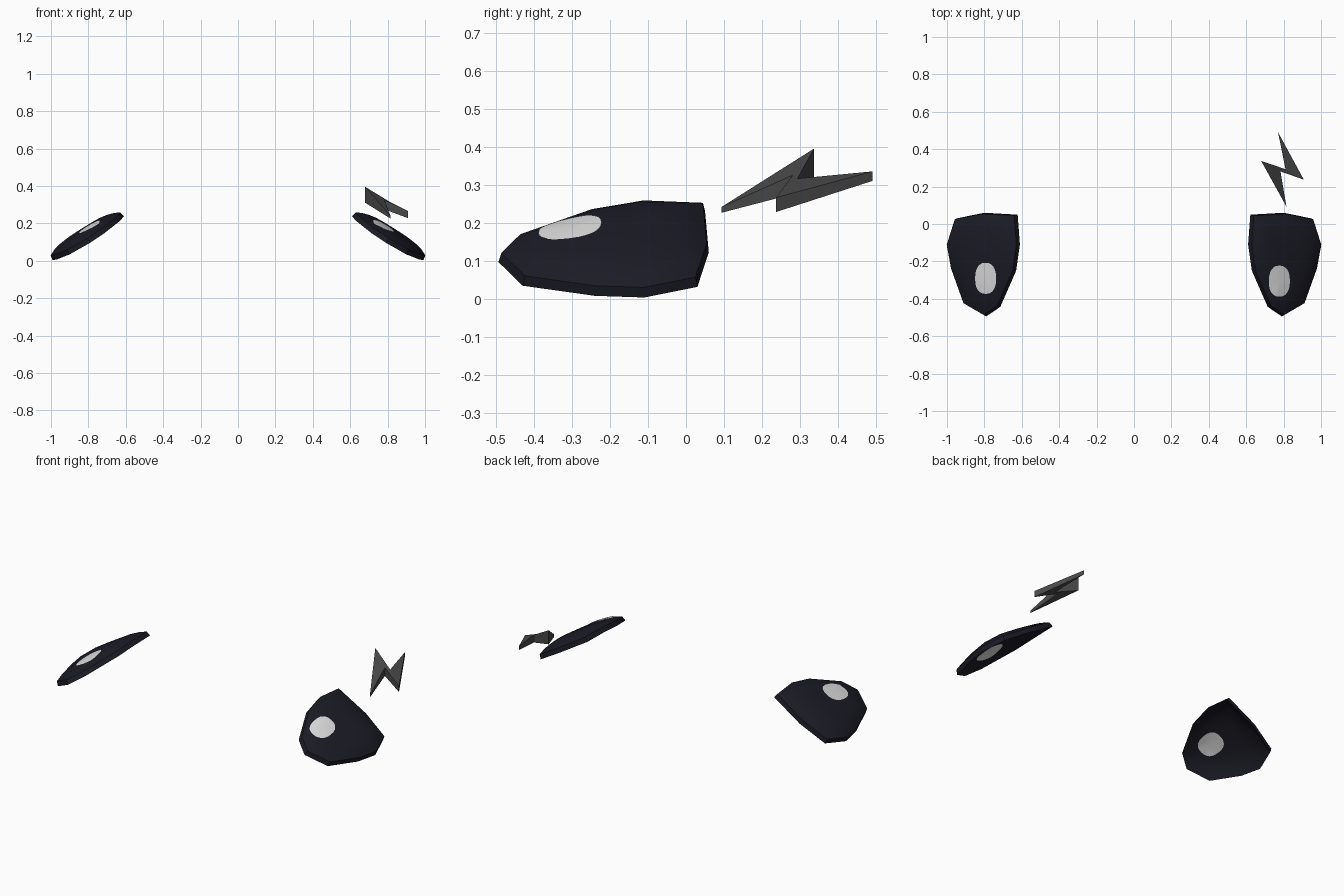
import bpy, bmesh, math
from mathutils import Vector
from mathutils.bvhtree import BVHTree

cube = bpy.data.objects.get("Cube")
if cube:
    bpy.data.objects.remove(cube, do_unlink=True)


def material(name, color):
    mat = bpy.data.materials.new(name)
    mat.use_nodes = True
    mat.diffuse_color = (*color, 1)
    mat.node_tree.nodes["Principled BSDF"].inputs["Base Color"].default_value = (*color, 1)
    return mat


navy = material("dark navy", (0.011, 0.011, 0.019))
grey = material("dark grey", (0.065, 0.065, 0.065))
pale = material("pale white", (0.74, 0.74, 0.74))


def finish(bm, name, mat, smooth_angle=None):
    mesh = bpy.data.meshes.new(name)
    bm.to_mesh(mesh)
    obj = bpy.data.objects.new(name, mesh)
    bpy.context.collection.objects.link(obj)
    mesh.materials.append(mat)
    if smooth_angle:
        bpy.ops.object.select_all(action='DESELECT')
        obj.select_set(True)
        bpy.context.view_layer.objects.active = obj
        bpy.ops.object.shade_smooth_by_angle(angle=math.radians(smooth_angle))
    return obj


# Rim of one shell, as seen from above
RIM = [(0.61, -0.11), (0.63, -0.25), (0.715, -0.443), (0.79, -0.494), (0.90, -0.43),
       (0.968, -0.24), (0.992, -0.11), (0.948, 0.03), (0.80, 0.06), (0.622, 0.05)]
CENTER = Vector((0.795, -0.17))
RINGS = [1, 0.85, 0.7, 0.5, 0.3]
THICK = 0.024
NORMAL = Vector((0.518, 0, 0.855))


def shell_point(xy, scale, lift, dome, side):
    p = CENTER + (Vector(xy) - CENTER) * scale
    z = 0.005 + (0.99 - p.x) * 0.615 - 0.08 * max(0, -p.y - 0.1)
    q = Vector((p.x, p.y, max(z, 0))) + NORMAL * (lift + dome * (1 - scale ** 4))
    q.x *= side
    return q


def make_shell(side, name):
    bm = bmesh.new()
    count = len(RIM)
    rims = []
    # Domed outer skin and deeper hollow inner skin
    for lift, shrink, dome in ((THICK, 0.975, 0.038), (0, 1, 0.05)):
        loops = [[bm.verts.new(shell_point(c, s * shrink, lift, dome, side)) for c in RIM]
                 for s in RINGS]
        tip = bm.verts.new(shell_point(CENTER, 0, lift, dome, side))
        for a, b in zip(loops, loops[1:]):
            for i in range(count):
                j = (i + 1) % count
                bm.faces.new((a[i], a[j], b[j], b[i]))
        for i in range(count):
            bm.faces.new((loops[-1][i], loops[-1][(i + 1) % count], tip))
        rims.append(loops[0])
    # Rim wall
    for i in range(count):
        j = (i + 1) % count
        bm.faces.new((rims[0][i], rims[0][j], rims[1][j], rims[1][i]))
    bmesh.ops.recalc_face_normals(bm, faces=bm.faces)
    tree = BVHTree.FromBMesh(bm)
    finish(bm, name, navy, 32)
    return tree


def make_spot(tree, center, direction, name):
    """Thin rounded patch draped over a shell; direction is 1 on top, -1 below."""
    bm = bmesh.new()
    steps = 24

    def blunt(v):
        return math.copysign(abs(v) ** 0.85, v)

    def drape(r, k):
        a = math.tau * k / steps
        x = center[0] + 0.056 * r * blunt(math.cos(a))
        y = center[1] + 0.083 * r * blunt(math.sin(a))
        hit, normal, _, _ = tree.ray_cast(Vector((x, y, direction)), Vector((0, 0, -direction)))
        return bm.verts.new(hit + normal * 0.003)

    middle = drape(0, 0)
    loops = [[drape(r, k) for k in range(steps)] for r in (0.33, 0.67, 1)]
    for k in range(steps):
        j = (k + 1) % steps
        bm.faces.new((middle, loops[0][k], loops[0][j]))
        for a, b in zip(loops, loops[1:]):
            bm.faces.new((a[k], b[k], b[j], a[j]))
    if direction < 0:
        bmesh.ops.reverse_faces(bm, faces=bm.faces)
    finish(bm, name, pale, 32)


for side, label, spot in ((1, "left", (0.776, -0.305)), (-1, "right", (-0.792, -0.29))):
    tree = make_shell(side, label + "_shell")
    make_spot(tree, spot, 1, label + "_upper_spot")
    make_spot(tree, spot, -1, label + "_lower_spot")

# Zigzag bolt: x, y, bottom and top height of each corner
BOLT = [(0.77, 0.491, 0.31, 0.335), (0.81, 0.293, 0.27, 0.316), (0.68, 0.337, 0.31, 0.395),
        (0.815, 0.093, 0.226, 0.241), (0.783, 0.281, 0.275, 0.325), (0.908, 0.237, 0.228, 0.266)]
bm = bmesh.new()
low = [bm.verts.new((x, y, a)) for x, y, a, b in BOLT]
top = [bm.verts.new((x, y, b)) for x, y, a, b in BOLT]
# Two spikes joined by the middle bar
for tri in ((0, 1, 5), (1, 4, 5), (1, 2, 4), (2, 3, 4)):
    bm.faces.new([top[i] for i in tri])
    bm.faces.new([low[i] for i in reversed(tri)])
for i in range(len(BOLT)):
    j = (i + 1) % len(BOLT)
    bm.faces.new((low[i], low[j], top[j], top[i]))
bmesh.ops.recalc_face_normals(bm, faces=bm.faces)
finish(bm, "zigzag_bolt", grey)
